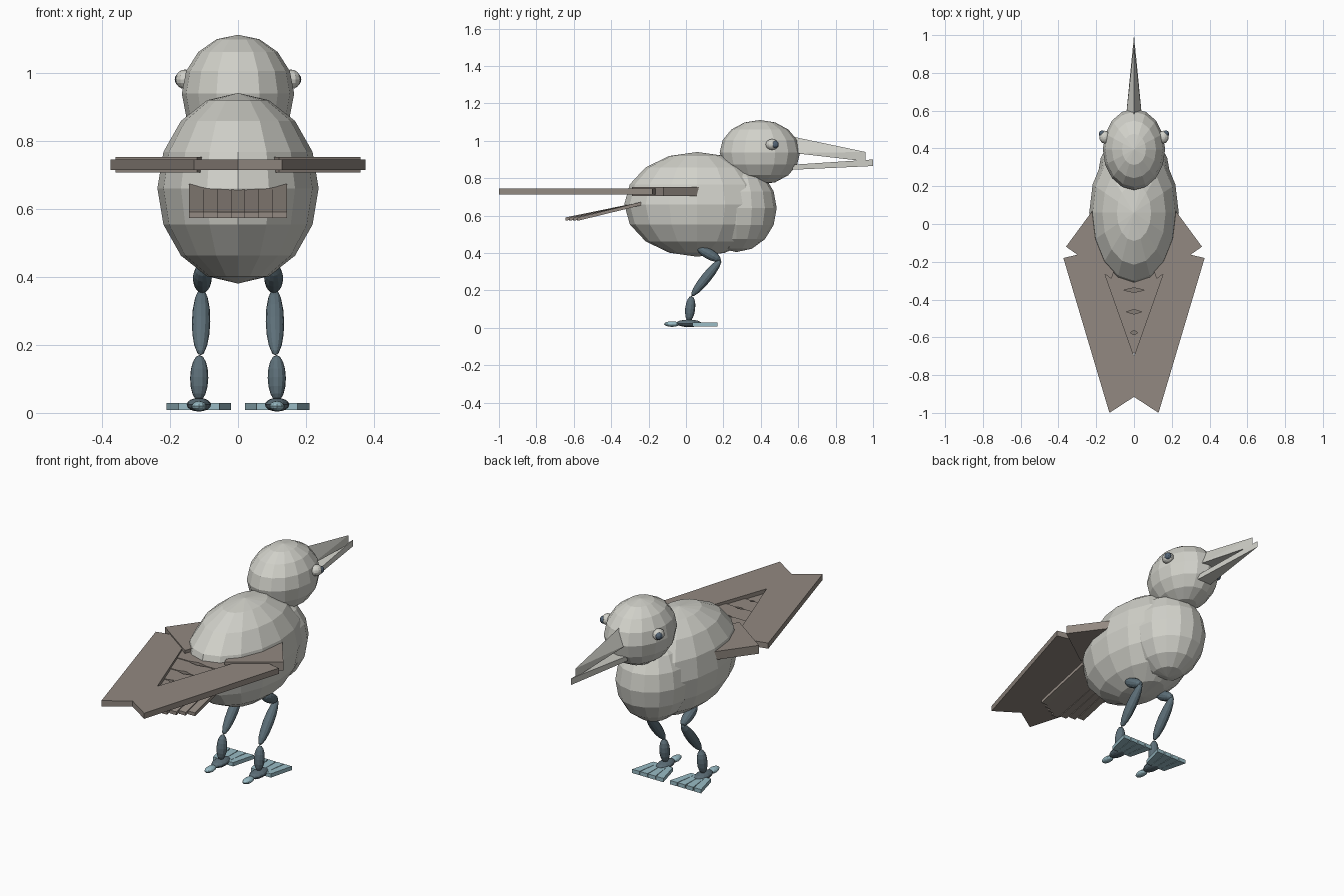
import bpy, bmesh, math
from mathutils import Vector, Matrix

if "Cube" in bpy.data.objects:
    bpy.data.objects.remove(bpy.data.objects["Cube"])


def material(name, rgb):
    m = bpy.data.materials.new(name)
    m.diffuse_color = (*rgb, 1)
    m.use_nodes = True
    m.node_tree.nodes["Principled BSDF"].inputs["Base Color"].default_value = m.diffuse_color
    return m


PLUMAGE = material("pale_plumage", (0.64, 0.64, 0.59))
WING = material("wing_taupe", (0.29, 0.25, 0.22))
LEG = material("leg_slate", (0.11, 0.16, 0.19))
TOE = material("toe_blue", (0.32, 0.50, 0.56))
PUPIL = material("pupil_slate", (0.09, 0.13, 0.18))


def finish(name, bm, mat):
    bmesh.ops.recalc_face_normals(bm, faces=bm.faces[:])
    me = bpy.data.meshes.new(name)
    bm.to_mesh(me)
    bm.free()
    me.materials.append(mat)
    ob = bpy.data.objects.new(name, me)
    bpy.context.collection.objects.link(ob)
    return ob


def ellipsoid(name, centre, radii, mat, seg=16, rings=8, rot=None):
    bm = bmesh.new()
    bmesh.ops.create_uvsphere(bm, u_segments=seg, v_segments=rings, radius=1)
    m = Matrix.Translation(centre) @ (rot or Matrix()) @ Matrix.Diagonal((*radii, 1))
    bmesh.ops.transform(bm, matrix=m, verts=bm.verts)
    return finish(name, bm, mat)


def limb(name, a, b, r, mat):
    """Ellipsoid stretched between two points."""
    a, b = Vector(a), Vector(b)
    d = b - a
    rot = d.to_track_quat('Z', 'Y').to_matrix().to_4x4()
    return ellipsoid(name, (a + b) / 2, (r, r, d.length / 2), mat, 12, 8, rot)


def prism(name, pts, z0, z1, mat, sx=1):
    """Flat plate from an outline in x and y."""
    bm = bmesh.new()
    low = [bm.verts.new((x * sx, y, z0)) for x, y in pts]
    top = [bm.verts.new((x * sx, y, z1)) for x, y in pts]
    bm.faces.new(low[::-1])
    bm.faces.new(top)
    n = len(pts)
    for i in range(n):
        j = (i + 1) % n
        bm.faces.new((low[i], low[j], top[j], top[i]))
    return finish(name, bm, mat)


def hull(name, pts, mat):
    bm = bmesh.new()
    vs = [bm.verts.new(p) for p in pts]
    bmesh.ops.convex_hull(bm, input=vs)
    return finish(name, bm, mat)


# Body, chest and head
ellipsoid("body", (0, 0.06, 0.66), (0.237, 0.39, 0.28), PLUMAGE)
ellipsoid("chest", (0, 0.27, 0.64), (0.19, 0.215, 0.235), PLUMAGE)
ellipsoid("head", (0, 0.395, 0.938), (0.165, 0.215, 0.173), PLUMAGE)

# Open beak: ridged upper half, thin lower half
hull("upper_beak", [(0, 0.57, 1.022), (0.042, 0.57, 0.935), (-0.042, 0.57, 0.935),
                    (0, 0.96, 0.94), (0, 0.96, 0.89)], PLUMAGE)
hull("lower_beak", [(s * 0.042, 0.57, z) for s in (-1, 1) for z in (0.845, 0.872)]
     + [(0, 1.0, 0.865), (0, 1.0, 0.9)], PLUMAGE)

for s, side in ((1, "right"), (-1, "left")):
    # Eyes
    ellipsoid(side + "_eye", (s * 0.155, 0.46, 0.98), (0.029, 0.034, 0.029), PLUMAGE, 12, 8)
    ellipsoid(side + "_pupil", (s * 0.168, 0.476, 0.98), (0.018, 0.02, 0.02), PUPIL, 12, 8)

    # Wings: thick arm and long flight plate
    prism(side + "_wing_arm", [(0.22, 0.07), (0.36, -0.12), (0.12, -0.29), (0.05, -0.1)],
          0.706, 0.752, WING, s)
    prism(side + "_flight_feathers",
          [(0.374, -0.18), (0.13, -1.0), (0, -0.915), (0, -0.70), (0.17, -0.22), (0.2, -0.13),
           (0.31, -0.165)], 0.714, 0.745, WING, s)

    # Jointed legs
    limb(side + "_thigh", (s * 0.105, 0.06, 0.43), (s * 0.105, 0.185, 0.36), 0.028, LEG)
    limb(side + "_shin", (s * 0.107, 0.187, 0.365), (s * 0.11, 0.03, 0.17), 0.027, LEG)
    limb(side + "_ankle", (s * 0.113, 0.03, 0.17), (s * 0.115, 0.015, 0.035), 0.027, LEG)
    ellipsoid(side + "_foot", (s * 0.115, 0.015, 0.024), (0.036, 0.068, 0.02), LEG, 12, 8)
    ellipsoid(side + "_back_toe", (s * 0.115, -0.075, 0.02), (0.022, 0.042, 0.015), TOE, 12, 8)

    # Four broad front toes with slits between them
    for i in range(4):
        a, b = -0.06 + 0.03 * i, -0.097 + 0.0485 * i
        cx = 0.115
        prism(f"{side}_toe_{i + 1}",
              [(cx + a, 0.035), (cx + a + 0.03, 0.035),
               (cx + b + 0.046, 0.168), (cx + b + 0.002, 0.168)], 0.008, 0.029, TOE, s)

# Layered covert feathers between the wings, with small gaps on the centre line
ys = [-0.22, -0.35, -0.465, -0.575, -0.69]
gaps = [0.06, 0.055, 0.04, 0.02, 0.003]
for i in range(4):
    y0, y1 = ys[i], ys[i + 1]
    w0, w1 = (0.17 * (0.70 + y) / 0.48 for y in (y0, y1))
    g0, g1 = gaps[i], gaps[i + 1]
    prism(f"covert_{i + 1}",
          [(-w0, y0), (-g0, y0), (0, y0 - 0.012), (g0, y0), (w0, y0),
           (w1, y1), (g1, y1), (0, y1 + 0.012), (-g1, y1), (-w1, y1)],
          0.714, 0.735 - 0.004 * i, WING)

# Sloping tail feathers, stepped back towards the sides
for i in range(-3, 4):
    end = -0.645 + 0.022 * abs(i)
    x = i * 0.041
    pts = []
    for dx in (-0.0203, 0.0203):
        for y, z in ((-0.24, 0.655), (end, 0.572)):
            pts += [(x + dx, y, z), (x + dx, y, z + 0.018)]
    hull(f"tail_feather_{i + 4}", pts, WING)
